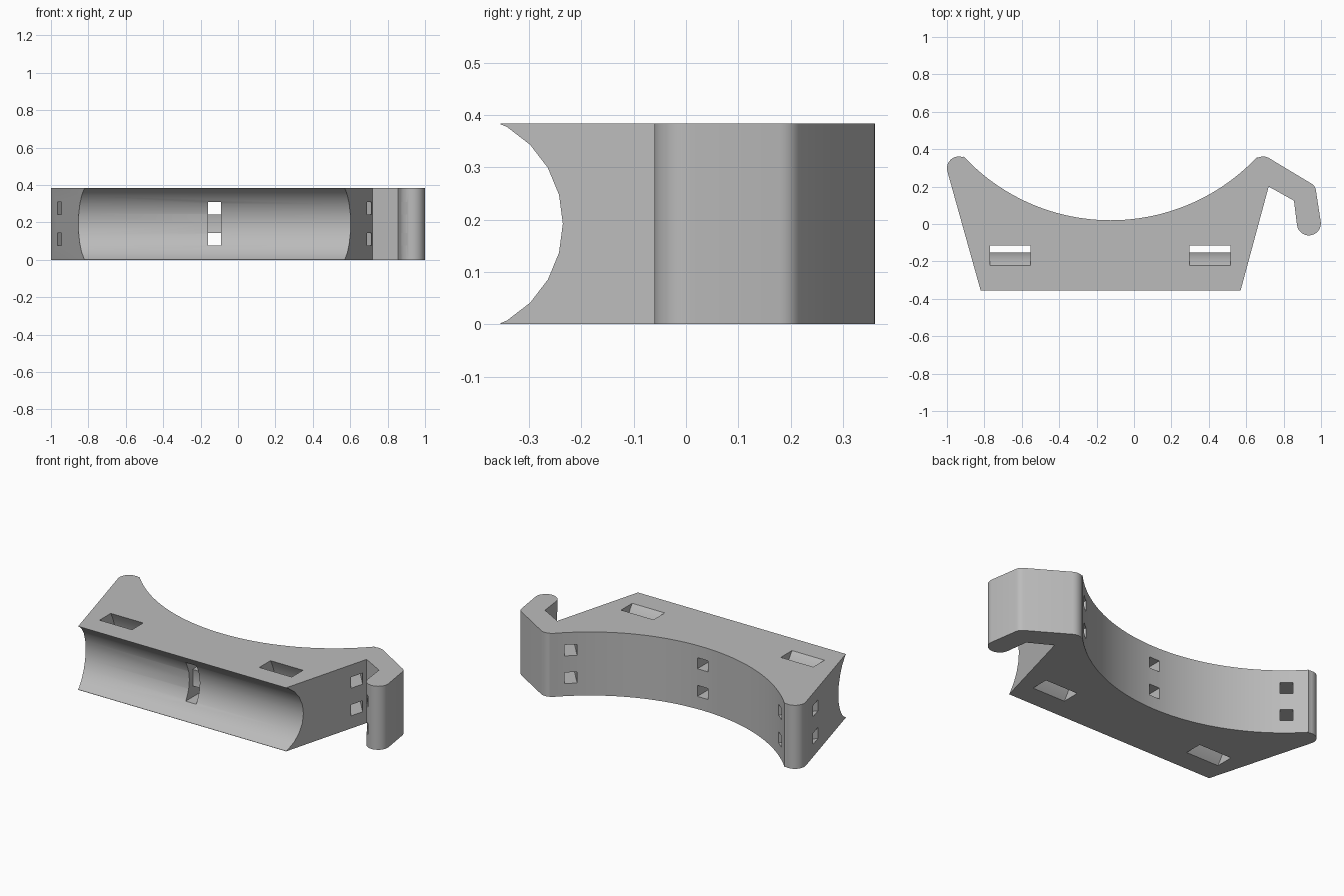
import bpy, bmesh, math
from mathutils import Matrix, Vector

cube = bpy.data.objects.get("Cube")
if cube:
    bpy.data.objects.remove(cube)

HEIGHT = 0.384
MID = HEIGHT / 2
ARC_C = (-0.125, 1.096)     # centre of the large back curve (x, y)
ARC_R = 1.076
TUBE_Y, TUBE_R = -0.449, 0.2136   # axis and radius of the front channel

grey = bpy.data.materials.new("plain grey")
grey.use_nodes = True
grey.diffuse_color = (0.5, 0.5, 0.5, 1)
grey.node_tree.nodes["Principled BSDF"].inputs["Base Color"].default_value = (0.5, 0.5, 0.5, 1)


def arc(cx, cy, r, start, end, steps):
    angles = [math.radians(start + (end - start) * i / steps) for i in range(steps + 1)]
    return [(cx + r * math.cos(a), cy + r * math.sin(a)) for a in angles]


def prism(name, outline, depth, matrix=Matrix()):
    """Extrude a flat outline along its local z, then place it."""
    bm = bmesh.new()
    face = bm.faces.new([bm.verts.new((x, y, 0)) for x, y in outline])
    grown = bmesh.ops.extrude_face_region(bm, geom=[face])["geom"]
    bmesh.ops.translate(bm, verts=[v for v in grown if isinstance(v, bmesh.types.BMVert)],
                        vec=(0, 0, depth))
    bmesh.ops.recalc_face_normals(bm, faces=bm.faces)
    bm.transform(matrix)
    mesh = bpy.data.meshes.new(name)
    bm.to_mesh(mesh)
    bm.free()
    mesh.materials.append(grey)
    obj = bpy.data.objects.new(name, mesh)
    bpy.context.collection.objects.link(obj)
    return obj


def along_x(x):
    """Local (x, y, z) becomes world (y, z, x), on the channel axis."""
    return Matrix(((0, 0, 1, x), (1, 0, 0, TUBE_Y), (0, 1, 0, MID), (0, 0, 0, 1)))


# Saddle body with rounded horns and hooked arm
half = math.degrees(math.asin(0.785 / ARC_R))
outline = [(-0.82, -0.355), (0.57, -0.355), (0.72, 0.2), (0.855, 0.125)]
outline += arc(0.935, 0.003, 0.064, 188, 366, 14)       # hook tip
outline += arc(0.925, 0.174, 0.048, 8, 60, 5)           # hook elbow
outline += arc(0.69, 0.298, 0.063, 60, 118, 5)          # right horn
outline += arc(*ARC_C, ARC_R, -90 + half, -90 - half, 48)
outline += arc(-0.937, 0.298, 0.063, 72, 195, 10)       # left horn
body = prism("saddle_bracket", outline, HEIGHT)

# Front channel
cutters = [prism("channel_cutter", arc(0, 0, TUBE_R, 0, 345, 23), 2.4, along_x(-1.2))]

# Curved strap slots running from top to bottom behind the channel
ring = arc(0, 0, 0.385, -60, 60, 24) + arc(0, 0, 0.297, 60, -60, 24)
for x in (-0.77, 0.298):
    cutters.append(prism("strap_slot_cutter", ring, 0.217, along_x(x)))

# Pairs of square holes radial to the back curve
box = [(0.9, -0.035), (1.7, -0.035), (1.7, 0.035), (0.9, 0.035)]
for angle in (-130.6, -90, -49.4):
    for z in (0.076, 0.243):
        place = Matrix.Translation(Vector((*ARC_C, z))) @ Matrix.Rotation(math.radians(angle), 4, 'Z')
        cutters.append(prism("square_hole_cutter", box, 0.067, place))

# Shallow curved recess joining the middle holes
recess = arc(0, 0, 0.25, -27, 27, 10) + [(0.1, 0.113), (0.1, -0.113)]
cutters.append(prism("recess_cutter", recess, 0.07, along_x(-0.16)))

# Apply the cuts
bpy.context.view_layer.objects.active = body
for cutter in cutters:
    mod = body.modifiers.new("cut", 'BOOLEAN')
    mod.operation = 'DIFFERENCE'
    mod.solver = 'EXACT'
    mod.object = cutter
    bpy.ops.object.modifier_apply(modifier=mod.name)
    bpy.data.objects.remove(cutter)

bpy.ops.object.select_all(action='DESELECT')
body.select_set(True)
bpy.ops.object.shade_smooth_by_angle(angle=math.radians(30))
